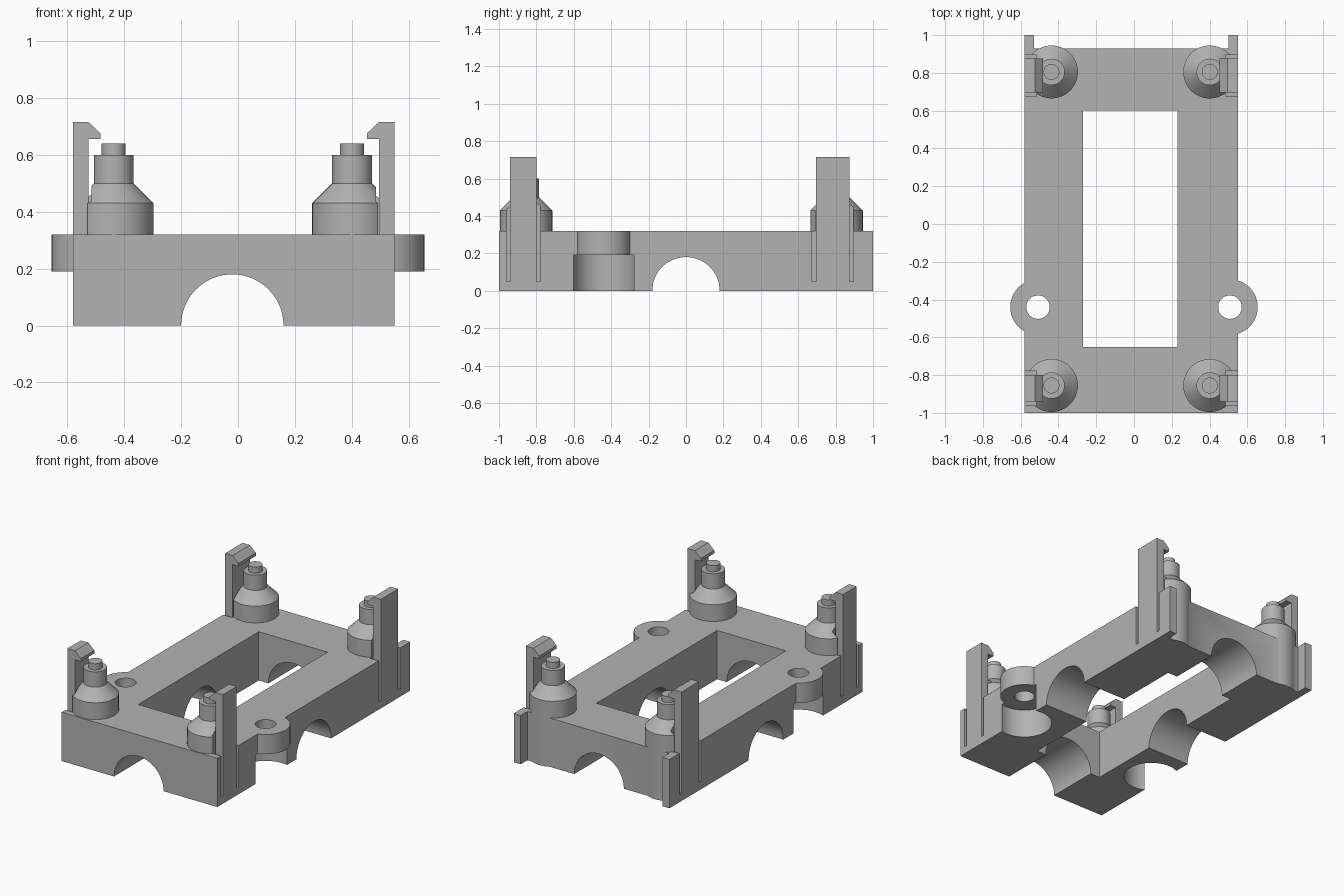
import bpy
import bmesh
from math import radians
from mathutils import Matrix

cube = bpy.data.objects.get("Cube")
if cube:
    bpy.data.objects.remove(cube, do_unlink=True)

grey = bpy.data.materials.new("plain grey")
grey.use_nodes = True
colour = (0.45, 0.45, 0.45, 1)
grey.diffuse_color = colour
grey.node_tree.nodes["Principled BSDF"].inputs["Base Color"].default_value = colour

MID = -0.015  # centre line of the frame


def add_object(name, bm):
    bmesh.ops.recalc_face_normals(bm, faces=bm.faces)
    mesh = bpy.data.meshes.new(name)
    bm.to_mesh(mesh)
    bm.free()
    mesh.materials.append(grey)
    obj = bpy.data.objects.new(name, mesh)
    bpy.context.collection.objects.link(obj)
    return obj


def box(name, xs, ys, zs):
    bm = bmesh.new()
    bmesh.ops.create_cube(bm, size=1)
    for v in bm.verts:
        v.co = [min(r) if c < 0 else max(r) for c, r in zip(v.co, (xs, ys, zs))]
    return add_object(name, bm)


def cylinder(name, centre, radius, depth, axis="Z"):
    turn = {"X": Matrix.Rotation(radians(90), 4, "Y"),
            "Y": Matrix.Rotation(radians(90), 4, "X"), "Z": Matrix()}[axis]
    bm = bmesh.new()
    bmesh.ops.create_cone(bm, cap_ends=True, segments=64, radius1=radius,
                          radius2=radius, depth=depth,
                          matrix=Matrix.Translation(centre) @ turn)
    return add_object(name, bm)


def stepped_post(name, x, y, profile, segments=64):
    bm = bmesh.new()
    rings = []
    for radius, z in profile:
        ring = bmesh.ops.create_circle(bm, segments=segments, radius=radius,
                                       matrix=Matrix.Translation((x, y, z)))
        rings.append(ring["verts"])
    for low, high in zip(rings, rings[1:]):
        for i in range(segments):
            j = (i + 1) % segments
            bm.faces.new((low[i], low[j], high[j], high[i]))
    bm.faces.new(rings[0])
    bm.faces.new(rings[-1])
    return add_object(name, bm)


def extrude_profile(name, points, y0, y1):
    bm = bmesh.new()
    face = bm.faces.new([bm.verts.new((x, y0, z)) for x, z in points])
    moved = bmesh.ops.extrude_face_region(bm, geom=[face])["geom"]
    verts = [g for g in moved if isinstance(g, bmesh.types.BMVert)]
    bmesh.ops.translate(bm, verts=verts, vec=(0, y1 - y0, 0))
    return add_object(name, bm)


def select_only(obj):
    bpy.ops.object.select_all(action="DESELECT")
    obj.select_set(True)
    bpy.context.view_layer.objects.active = obj


def combine(target, other, operation):
    other.hide_render = True
    select_only(target)
    mod = target.modifiers.new("combine", "BOOLEAN")
    mod.operation = operation
    mod.solver = "EXACT"
    mod.object = other
    bpy.ops.object.modifier_apply(modifier=mod.name)
    bpy.data.objects.remove(other, do_unlink=True)


# Frame block
frame = box("frame", (-0.58, 0.55), (-1, 0.93), (0, 0.32))

# Rear tabs, screw ears and stepped posts joined to the frame
POST = [(0.14, 0), (0.14, 0.43), (0.07, 0.50), (0.07, 0.60), (0.042, 0.60), (0.042, 0.64)]
CLIPS = [("front", -0.94, -0.80, -0.855), ("rear", 0.695, 0.875, 0.805)]
EAR_Y = -0.44
for side in (-1, 1):
    edge = MID + side * 0.565
    combine(frame, box("tab", (edge, edge - side * 0.05), (0.9, 1), (0, 0.32)), "UNION")
    combine(frame, cylinder("ear", (side * 0.508, EAR_Y, 0.255), 0.147, 0.13), "UNION")
    for end, y0, y1, post_y in CLIPS:
        post = stepped_post("post", side * 0.419 - 0.018, post_y, POST)
        combine(frame, post, "UNION")

# Central window and crossing arches
combine(frame, box("window", (-0.27, 0.23), (-0.65, 0.60), (-1, 1)), "DIFFERENCE")
combine(frame, cylinder("long_arch", (-0.02, 0, 0), 0.18, 3, "Y"), "DIFFERENCE")
combine(frame, cylinder("cross_arch", (0, 0, 0), 0.18, 3, "X"), "DIFFERENCE")

# Screw holes, recesses below the ears and pockets around the clips
for side in (-1, 1):
    ear_x = side * 0.508
    combine(frame, cylinder("recess", (ear_x, EAR_Y, 0), 0.168, 0.38), "DIFFERENCE")
    combine(frame, cylinder("hole", (ear_x, EAR_Y, 0.3), 0.062, 1), "DIFFERENCE")
    for end, y0, y1, post_y in CLIPS:
        pocket = box("pocket", (MID + side * 0.5, MID + side * 0.7),
                     (y0 - 0.021, y1 + 0.021), (0.05, 1))
        combine(frame, pocket, "DIFFERENCE")

select_only(frame)
bpy.ops.object.shade_smooth_by_angle(angle=radians(30))

# Hooked clips standing in the pockets
HOOK = [(0.565, 0.05), (0.565, 0.715), (0.51, 0.715), (0.468, 0.675),
        (0.468, 0.655), (0.51, 0.655), (0.51, 0.05)]
for side, label in ((-1, "right"), (1, "left")):
    for end, y0, y1, post_y in CLIPS:
        points = [(MID + side * x, z) for x, z in HOOK]
        extrude_profile(f"{end}_{label}_clip", points, y0, y1)
